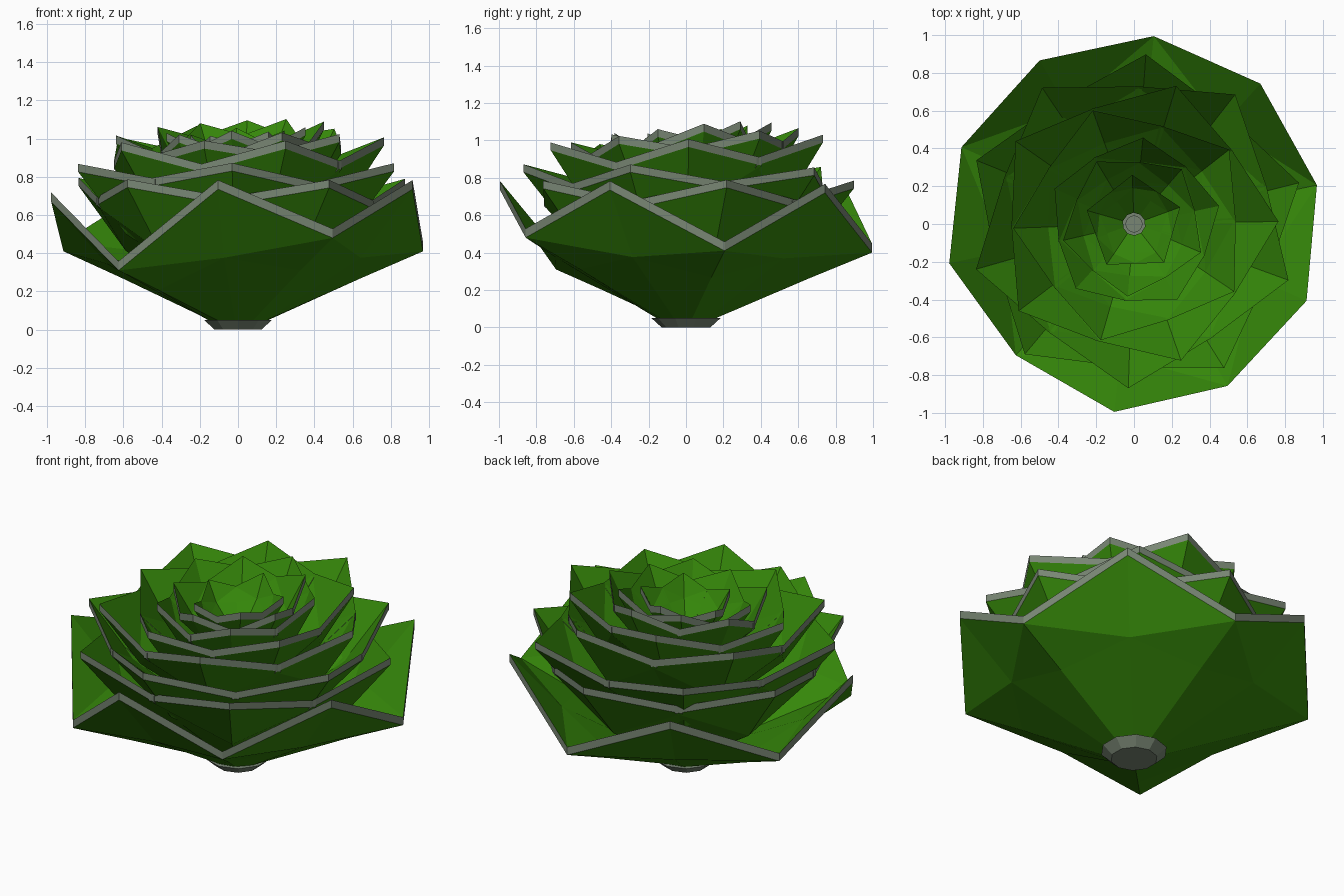
import bpy, bmesh, math, random
from mathutils import Vector

if "Cube" in bpy.data.objects:
    bpy.data.objects.remove(bpy.data.objects["Cube"])
random.seed(4)

def material(name, rgb):
    m = bpy.data.materials.new(name)
    m.diffuse_color = (*rgb, 1)
    m.use_nodes = True
    m.node_tree.nodes["Principled BSDF"].inputs["Base Color"].default_value = m.diffuse_color
    return m

GREEN = material("leaf_green", (0.036, 0.245, 0.003))
GREY = material("leaf_rim_grey", (0.19, 0.24, 0.175))

def polar(deg, r, z):
    a = math.radians(deg)
    return Vector((r * math.cos(a), r * math.sin(a), z))

def leaf_ring(name, angle, tip_r, tips, side_rs, sides, base_r, base_z, half, thick):
    """Five cupped, pointed leaves with an upright grey rim."""
    bm = bmesh.new()
    for k in range(5):
        a = angle + 72 * k
        zt = tips[k]

        def column(d, r_end, z_end, fr, fz):
            """Base, middle and end point along one leaf line."""
            return [polar(a + d, base_r, base_z),
                    polar(a + d, base_r + fr * (r_end - base_r), base_z + fz * (z_end - base_z)),
                    polar(a + d, r_end, z_end)]
        pts = (column(-half, side_rs[k - 1], sides[k - 1], .6, .61)
               + column(0, tip_r, zt, .65, .48)
               + column(half, side_rs[k], sides[k], .6, .61))
        low = [bm.verts.new(p) for p in pts]
        top = [bm.verts.new(p + Vector((0, 0, thick))) for p in pts]
        for f in ((0, 3, 4, 1), (3, 6, 7, 4), (1, 4, 2), (4, 7, 8), (4, 5, 2), (4, 8, 5)):
            bm.faces.new([low[i] for i in f])
            bm.faces.new([top[i] for i in reversed(f)])
        edge = (0, 1, 2, 5, 8, 7, 6, 3)
        for i, j in zip(edge, edge[1:] + edge[:1]):
            bm.faces.new((low[i], low[j], top[j], top[i])).material_index = 1
    bmesh.ops.recalc_face_normals(bm, faces=bm.faces)
    me = bpy.data.meshes.new(name)
    bm.to_mesh(me)
    bm.free()
    me.materials.append(GREEN)
    me.materials.append(GREY)
    bpy.context.collection.objects.link(bpy.data.objects.new(name, me))

# Outer leaves: uneven notches between the tips
leaf_ring("outer_leaves", 48, 1.0, [.72, .67, .67, .735, .735],
          [1.0, 1.0, .935, .99, .99], [.40, .41, .31, .48, .41], .15, .045, 36, .048)

# Inner leaves: smaller, higher and turned ring by ring
inner = [  # angle, tip r, tip z, side r, side z, base r, base z, lean
    (14, .90, .755, .76, .64, .14, .10, 0),
    (-20, .87, .83, .73, .73, .13, .20, -.01),
    (1, .765, .955, .65, .85, .12, .31, .03),
    (-34, .64, .985, .54, .90, .11, .43, .04),
    (12, .46, 1.02, .41, .93, .09, .56, .04),
    (-23, .385, 1.02, .33, .94, .07, .66, .04),
    (20, .26, .99, .21, .94, .06, .76, .02),
]
for i, (a, tr, tz, sr, sz, br, bz, lean) in enumerate(inner):
    # rings lean up towards the back right
    up = lambda d: lean * math.cos(math.radians(d - 60)) + random.uniform(-.015, .015)
    tips = [tz + up(a + 72 * k) for k in range(5)]
    sides = [sz + up(a + 36 + 72 * k) for k in range(5)]
    leaf_ring(f"inner_leaves_{i + 1}", a, tr, tips, [sr] * 5, sides, br, bz, 37.5, .042)

def frustum(name, r1, r2, z0, z1, n):
    bpy.ops.mesh.primitive_cone_add(vertices=n, radius1=r1, radius2=r2,
                                    depth=z1 - z0, location=(0, 0, (z0 + z1) / 2))
    ob = bpy.context.object
    ob.name = name
    ob.data.materials.append(GREY)

# Cut stem below and the core that shows in the middle
frustum("stem_base", .13, .185, 0, .05, 10)
frustum("core", .045, .045, .05, .84, 16)
